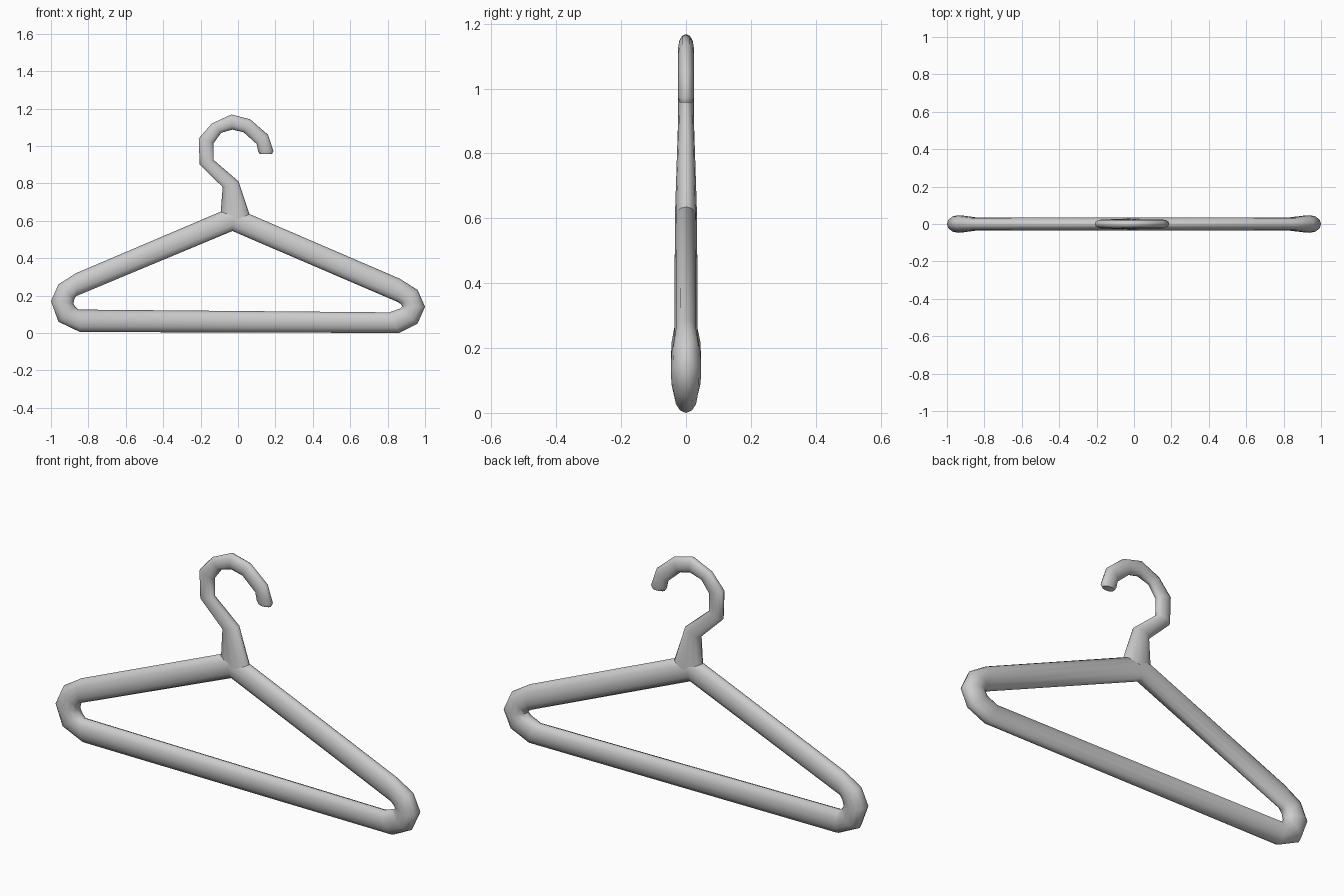
import bpy, bmesh, math
from mathutils import Vector

if "Cube" in bpy.data.objects:
    bpy.data.objects.remove(bpy.data.objects["Cube"])

SIDES = 12


def sweep(name, sections, closed):
    """Skin elliptical rings; each section is (outer xz, inner xz, half depth in y)."""
    bm = bmesh.new()
    rings = []
    for (ox, oz), (ix, iz), depth in sections:
        a, b = Vector((ox, 0, oz)), Vector((ix, 0, iz))
        mid, half = (a + b) / 2, (a - b) / 2
        ring = []
        for k in range(SIDES):
            t = 2 * math.pi * k / SIDES
            ring.append(bm.verts.new(mid + half * math.cos(t) + Vector((0, depth * math.sin(t), 0))))
        rings.append(ring)
    n = len(rings)
    for i in range(n if closed else n - 1):
        r, s = rings[i], rings[(i + 1) % n]
        for k in range(SIDES):
            j = (k + 1) % SIDES
            bm.faces.new((r[k], r[j], s[j], s[k]))
    if not closed:
        bm.faces.new(rings[0])
        bm.faces.new(rings[-1])
    bmesh.ops.recalc_face_normals(bm, faces=bm.faces)
    mesh = bpy.data.meshes.new(name)
    bm.to_mesh(mesh)
    bm.free()
    obj = bpy.data.objects.new(name, mesh)
    bpy.context.collection.objects.link(obj)
    bpy.context.view_layer.objects.active = obj
    obj.select_set(True)
    bpy.ops.object.shade_smooth_by_angle(angle=math.radians(60))
    obj.select_set(False)
    return obj


# Triangular body: shoulders, rounded ends and trouser bar in one closed tube
sweep("hanger_body", [
    ((-0.03, 0.675), (-0.03, 0.545), 0.034),
    ((0.865, 0.29), (0.855, 0.165), 0.036),
    ((0.96, 0.23), (0.87, 0.155), 0.044),
    ((1.0, 0.14), (0.88, 0.142), 0.047),
    ((0.96, 0.05), (0.865, 0.13), 0.045),
    ((0.86, 0.0), (0.81, 0.11), 0.036),
    ((-0.845, 0.005), (-0.855, 0.125), 0.036),
    ((-0.96, 0.06), (-0.87, 0.14), 0.045),
    ((-1.0, 0.17), (-0.88, 0.158), 0.047),
    ((-0.96, 0.26), (-0.875, 0.18), 0.044),
    ((-0.865, 0.32), (-0.865, 0.197), 0.036),
], True)

# Flared neck running up into the hook
sweep("hook", [
    ((-0.095, 0.61), (0.07, 0.61), 0.034),
    ((-0.082, 0.78), (0.003, 0.81), 0.028),
    ((-0.205, 0.90), (-0.13, 0.925), 0.024),
    ((-0.21, 1.04), (-0.13, 1.015), 0.024),
    ((-0.14, 1.12), (-0.09, 1.07), 0.024),
    ((-0.035, 1.168), (-0.03, 1.087), 0.024),
    ((0.065, 1.142), (0.03, 1.073), 0.024),
    ((0.16, 1.06), (0.10, 1.01), 0.024),
    ((0.19, 0.972), (0.107, 0.972), 0.024),
    ((0.182, 0.957), (0.117, 0.957), 0.019),
], False)
